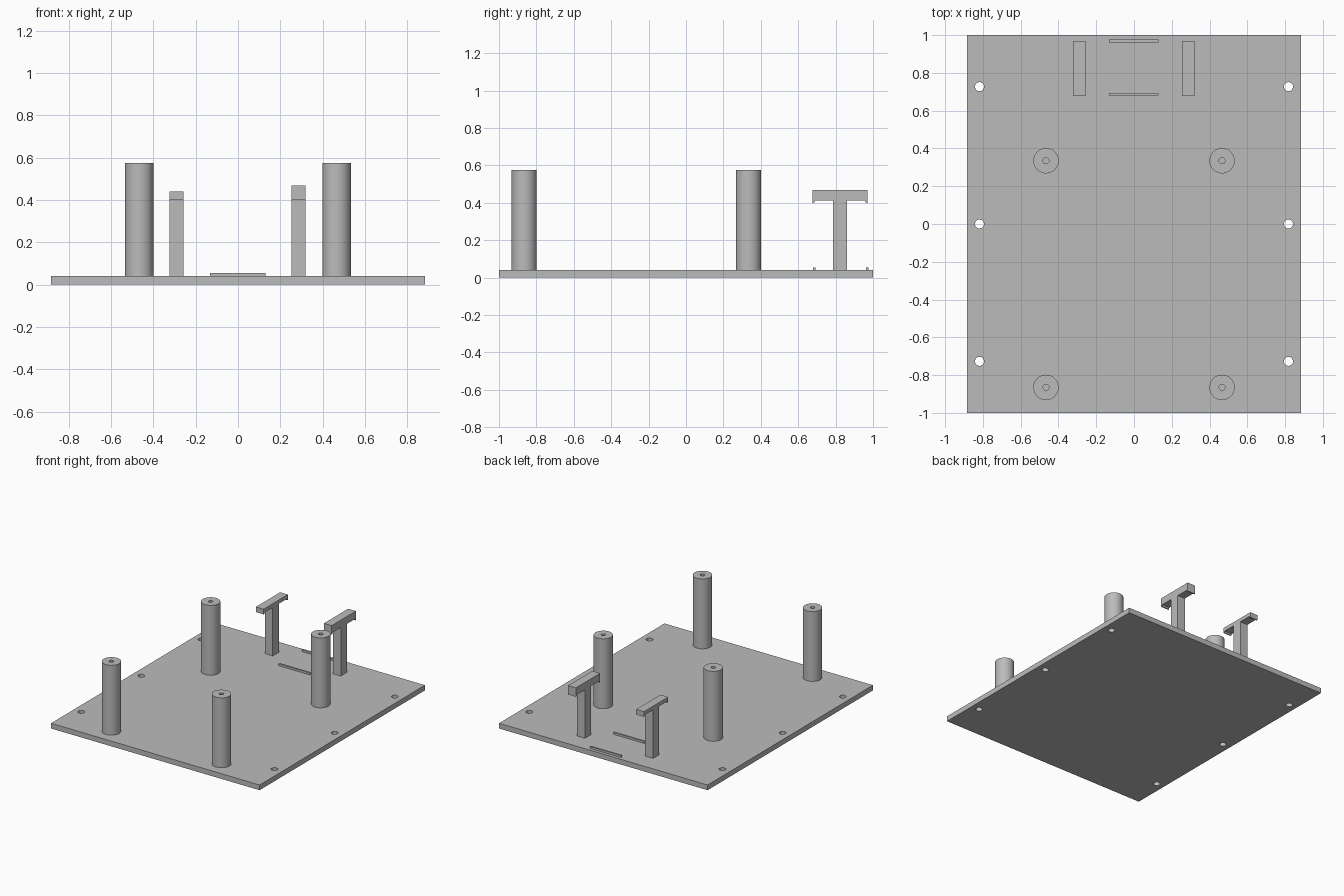
import bpy, bmesh, math

if "Cube" in bpy.data.objects:
    bpy.data.objects.remove(bpy.data.objects["Cube"])

grey = bpy.data.materials.new("plain grey")
grey.diffuse_color = (0.5, 0.5, 0.5, 1)
grey.use_nodes = True
grey.node_tree.nodes["Principled BSDF"].inputs["Base Color"].default_value = grey.diffuse_color
PLATE = 0.04   # top of the base plate


def finish(name, bm):
    bmesh.ops.recalc_face_normals(bm, faces=bm.faces)
    me = bpy.data.meshes.new(name)
    bm.to_mesh(me)
    bm.free()
    me.materials.append(grey)
    ob = bpy.data.objects.new(name, me)
    bpy.context.collection.objects.link(ob)
    return ob


def smooth(ob):
    bpy.ops.object.select_all(action='DESELECT')
    ob.select_set(True)
    bpy.context.view_layer.objects.active = ob
    bpy.ops.object.shade_smooth_by_angle(angle=math.radians(30))


def box(name, x0, x1, y0, y1, z0, z1):
    bm = bmesh.new()
    bmesh.ops.create_cube(bm, size=1)
    for v in bm.verts:
        v.co.x = x0 if v.co.x < 0 else x1
        v.co.y = y0 if v.co.y < 0 else y1
        v.co.z = z0 if v.co.z < 0 else z1
    return finish(name, bm)


def lathe(name, x, y, profile, n=48):
    """Revolve (radius, z) points; end discs are capped."""
    bm = bmesh.new()
    rings = [[bm.verts.new((x + r * math.cos(2 * math.pi * i / n),
                            y + r * math.sin(2 * math.pi * i / n), z))
              for i in range(n)] for r, z in profile]
    for a, b in zip(rings, rings[1:]):
        for i in range(n):
            j = (i + 1) % n
            bm.faces.new((a[i], a[j], b[j], b[i]))
    bm.faces.new(rings[0])
    bm.faces.new(rings[-1])
    return finish(name, bm)


def extrude_x(name, x0, x1, outline):
    """Extrude a (y, z) outline along x."""
    bm = bmesh.new()
    face = bm.faces.new([bm.verts.new((x0, y, z)) for y, z in outline])
    res = bmesh.ops.extrude_face_region(bm, geom=[face])
    bmesh.ops.translate(bm, vec=(x1 - x0, 0, 0),
                        verts=[g for g in res["geom"] if isinstance(g, bmesh.types.BMVert)])
    return finish(name, bm)


# Base plate with six drilled edge holes
plate = box("base_plate", -0.883, 0.883, -1, 1, 0, PLATE)
for x in (-0.818, 0.818):
    for y in (-0.727, 0, 0.727):
        cutter = lathe("hole_cutter", x, y, [(0.024, -0.1), (0.024, 0.1)], 32)
        cutter.hide_render = True
        mod = plate.modifiers.new("hole", 'BOOLEAN')
        mod.operation = 'DIFFERENCE'
        mod.solver = 'EXACT'
        mod.object = cutter
        bpy.context.view_layer.objects.active = plate
        bpy.ops.object.modifier_apply(modifier=mod.name)
        bpy.data.objects.remove(cutter)
smooth(plate)

# Standoff posts with a screw hole in the top
for x in (-0.466, 0.466):
    for y in (-0.865, 0.335):
        post = lathe("standoff_post", x, y, [(0.067, PLATE), (0.067, 0.575),
                                             (0.016, 0.575), (0.016, 0.25)])
        smooth(post)

# T-shaped holders with small lips under the ends of the bar
for x, top in ((-0.29, 0.44), (0.286, 0.468)):
    right = [(0.86, PLATE), (0.86, 0.411), (0.958, 0.411), (0.962, 0.4),
             (0.97, 0.4), (0.97, top)]
    left = [(1.647 - y, z) for y, z in reversed(right)]
    extrude_x("t_holder", x - 0.033, x + 0.033, right + left)

# Low ridges between the holders
for y in (0.6865, 0.969):
    box("locating_ridge", -0.132, 0.13, y - 0.007, y + 0.007, PLATE, 0.055)
